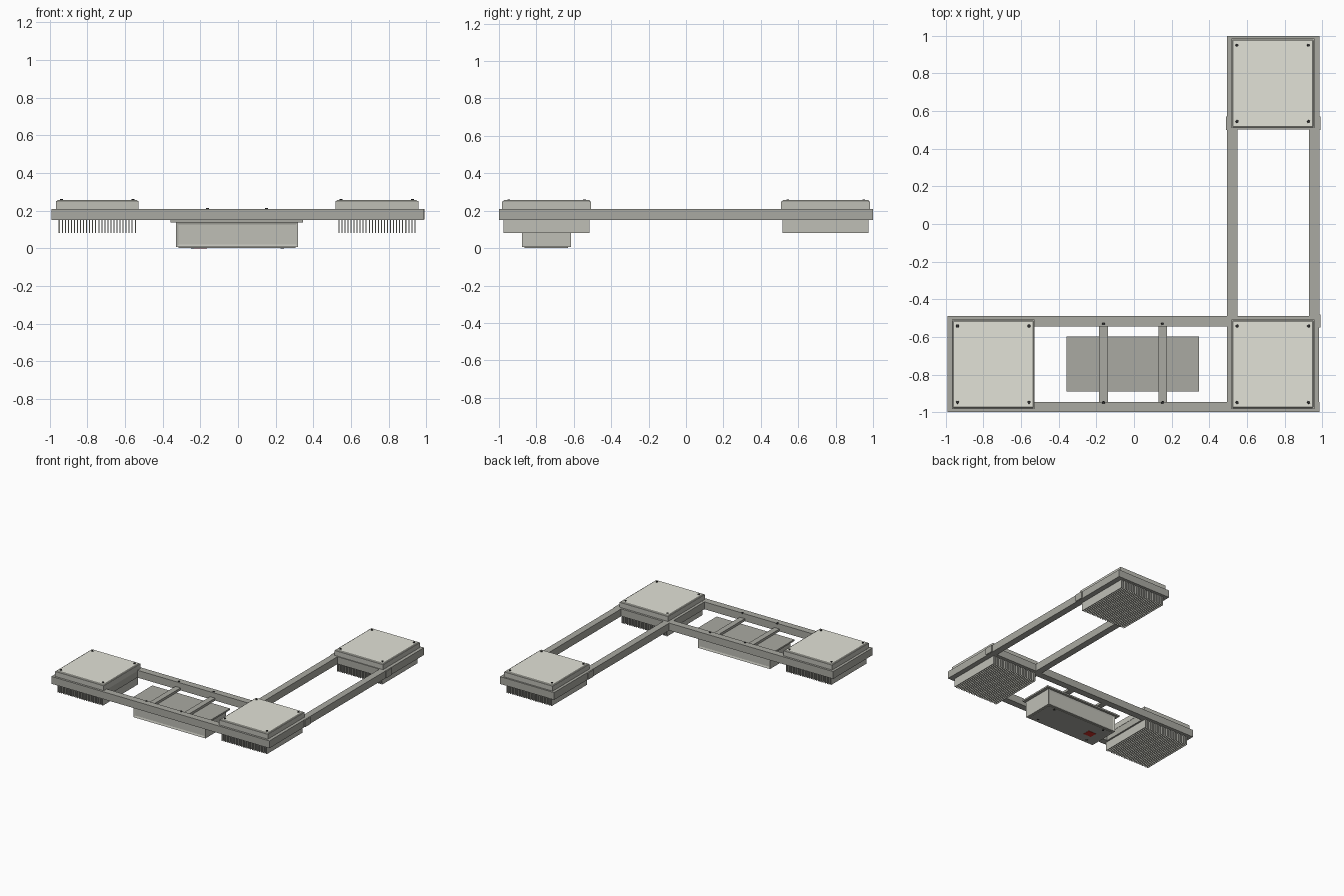
import bpy, bmesh
from mathutils import Matrix, Vector

if "Cube" in bpy.data.objects:
    bpy.data.objects.remove(bpy.data.objects["Cube"])


def material(name, rgb):
    m = bpy.data.materials.new(name)
    m.diffuse_color = (*rgb, 1)
    m.use_nodes = True
    m.node_tree.nodes["Principled BSDF"].inputs["Base Color"].default_value = m.diffuse_color
    return m


FRAME = material("dark_grey_metal", (0.40, 0.40, 0.36))
LENS = material("pale_lens", (0.76, 0.76, 0.68))
HOUSING = material("housing_grey", (0.52, 0.52, 0.47))
BLACK = material("black_screw", (0.03, 0.03, 0.03))
RED = material("red_switch", (0.6, 0.03, 0.02))


def add_box(bm, x, y, z):
    size = Vector((x[1] - x[0], y[1] - y[0], z[1] - z[0]))
    mid = Vector((sum(x) / 2, sum(y) / 2, sum(z) / 2))
    bmesh.ops.create_cube(bm, size=1, matrix=Matrix.Translation(mid) @ Matrix.Diagonal((*size, 1)))


def finish(name, bm, mat):
    mesh = bpy.data.meshes.new(name)
    bm.to_mesh(mesh)
    bm.free()
    mesh.materials.append(mat)
    ob = bpy.data.objects.new(name, mesh)
    bpy.context.collection.objects.link(ob)
    return ob


def boxes(name, mat, *ranges):
    bm = bmesh.new()
    for r in ranges:
        add_box(bm, *r)
    return finish(name, bm, mat)


def bevel(ob, width):
    mod = ob.modifiers.new("bevel", 'BEVEL')
    mod.width, mod.segments = width, 1


def screws(name, points, z, r=0.009):
    bm = bmesh.new()
    for x, y in points:
        bmesh.ops.create_cone(bm, cap_ends=True, segments=12, radius1=r, radius2=r * 0.8,
                              depth=0.01, matrix=Matrix.Translation((x, y, z)))
    finish(name, bm, BLACK)


def grid(xs, ys):
    return [(x, y) for x in xs for y in ys]


def inset_face(bm, normal, width, depth):
    bm.normal_update()
    faces = [f for f in bm.faces if f.normal.dot(Vector(normal)) > 0.9]
    bmesh.ops.inset_region(bm, faces=faces, thickness=width, depth=0)
    bmesh.ops.translate(bm, verts=faces[0].verts[:], vec=Vector(normal) * -depth)


Z = (0.15, 0.21)

# long rails of the two arms
boxes("front_arm_rails", FRAME,
      ((-0.99, 0.985), (-1.0, -0.945), Z), ((-0.99, 0.985), (-0.545, -0.49), Z))
boxes("side_arm_rails", FRAME,
      ((0.495, 0.55), (-0.49, 1.0), Z), ((0.93, 0.985), (-0.49, 1.0), Z))


# lamp module: carrier, stepped lens cover, screws and finned heat sink
def lamp(tag, cx, cy, frame_x, frame_y):
    boxes(tag + "_carrier", FRAME, (frame_x, frame_y, (0.15, 0.2095)))
    boxes(tag + "_lens_base", HOUSING,
          ((cx - 0.22, cx + 0.22), (cy - 0.238, cy + 0.238), (0.205, 0.25)))
    lens = boxes(tag + "_lens", LENS,
                 ((cx - 0.215, cx + 0.215), (cy - 0.232, cy + 0.232), (0.24, 0.256)))
    bevel(lens, 0.004)
    screws(tag + "_lens_screws", grid((cx - 0.19, cx + 0.19), (cy - 0.203, cy + 0.203)), 0.256)
    n, half = 26, 0.202
    fins = []
    for i in range(n):
        x = cx - half + 2 * half * i / (n - 1)
        fins.append(((x - 0.0027, x + 0.0027), (cy - 0.23, cy + 0.23), (0.08, 0.152)))
    boxes(tag + "_heat_sink_fins", HOUSING, *fins)


lamp("left_lamp", -0.748, -0.745, (-0.99, -0.53), (-0.999, -0.491))
lamp("corner_lamp", 0.738, -0.745, (0.495, 0.984), (-0.999, -0.49))
lamp("back_lamp", 0.738, 0.747, (0.496, 0.984), (0.502, 0.999))

# joint plates on the outer rail faces
boxes("joint_plates", FRAME,
      ((0.488, 0.497), (0.50, 0.57), (0.152, 0.208)),
      ((0.983, 0.992), (0.50, 0.57), (0.152, 0.208)),
      ((0.983, 0.992), (-0.55, -0.48), (0.152, 0.208)))

# cross bars carrying the power supply
boxes("cross_bars", FRAME,
      *[((x - 0.023, x + 0.023), (-0.95, -0.54), (0.15, 0.17)) for x in (-0.162, 0.152)])
screws("cross_bar_bolts", grid((-0.162, 0.152), (-0.95, -0.53)), 0.209)

# power supply: mounting plate and panelled housing
boxes("supply_plate", FRAME, ((-0.358, 0.345), (-0.89, -0.597), (0.138, 0.151)))
bm = bmesh.new()
add_box(bm, (-0.33, 0.32), (-0.878, -0.615), (0.006, 0.14))
for normal in ((0, -1, 0), (0, 1, 0)):
    inset_face(bm, normal, 0.02, 0.006)
finish("supply_housing", bm, HOUSING)
boxes("supply_bottom_cover", FRAME, ((-0.315, 0.305), (-0.863, -0.63), (0.002, 0.01)))
screws("supply_screws", grid((-0.242, 0.235), (-0.84, -0.65)), 0.005)
boxes("red_switch", RED, ((-0.235, -0.165), (-0.785, -0.725), (0.0, 0.008)))
